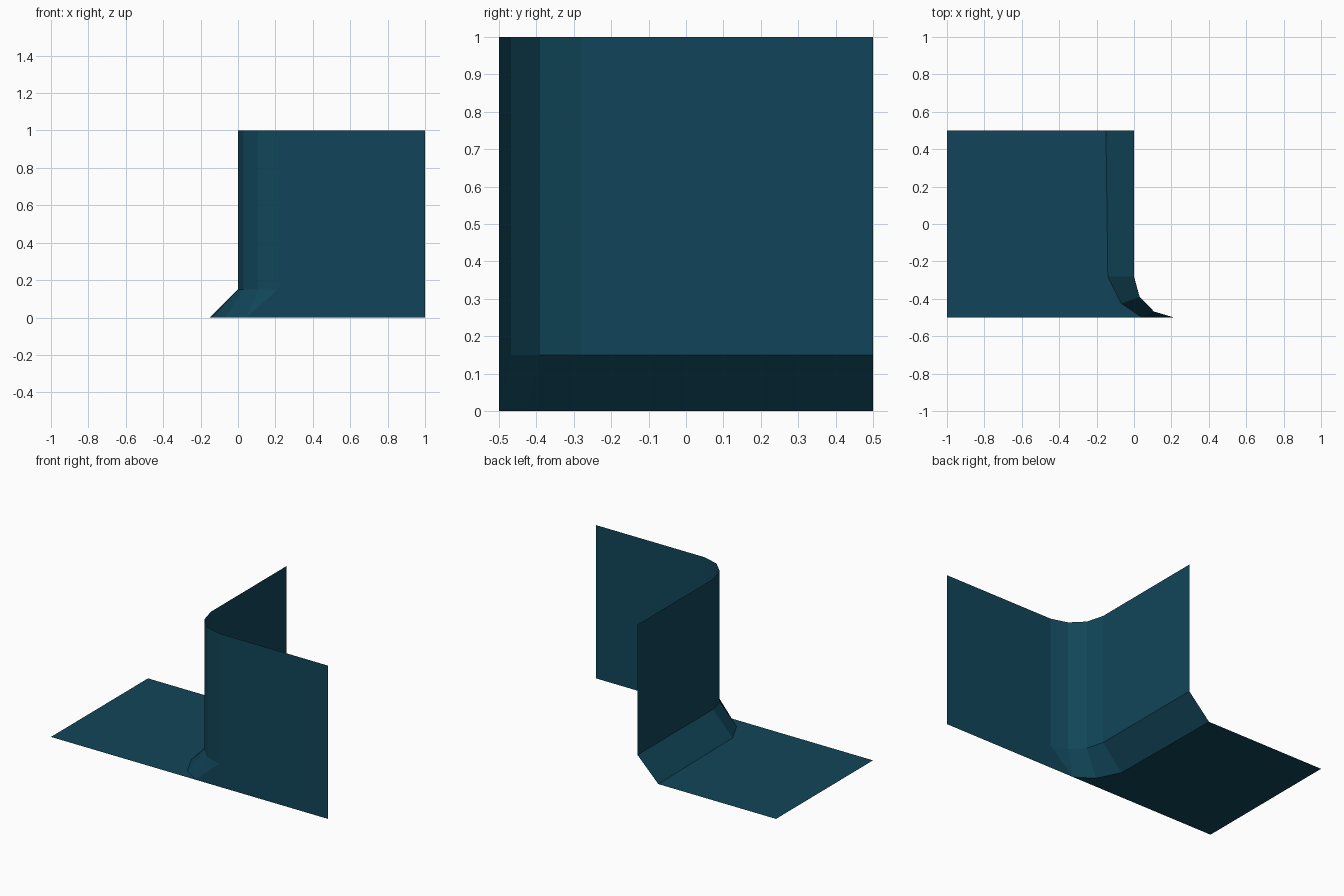
import bpy

cube = bpy.data.objects.get("Cube")
if cube:
    bpy.data.objects.remove(cube, do_unlink=True)

# Single dark teal surface colour
teal = bpy.data.materials.new("dark_teal")
teal.use_nodes = True
color = (0.0056, 0.060, 0.100, 1.0)
teal.diffuse_color = color
teal.node_tree.nodes["Principled BSDF"].inputs["Base Color"].default_value = color

BACK, FRONT = 0.5, -0.5
SKIRT, TOP = 0.15, 1.0

# Plan outlines, running from the back edge round the corner to the front
wall_plan = [(0, BACK), (0, -0.28), (0.03, -0.39), (0.107, -0.468), (0.214, FRONT)]
foot_plan = [(-0.15, BACK), (-0.14, -0.28), (-0.068, -0.425), (0.043, FRONT)]


def at_height(plan, z):
    return [(x, y, z) for x, y in plan]


def make_sheet(name, verts, faces):
    mesh = bpy.data.meshes.new(name)
    mesh.from_pydata(verts, [], faces)
    mesh.materials.append(teal)
    mesh.update()
    obj = bpy.data.objects.new(name, mesh)
    bpy.context.collection.objects.link(obj)
    return obj


def strip(lower, upper):
    """Faces bridging two rows; a shorter lower row ends in a triangle."""
    n = len(lower)
    faces = [(i, i + 1, n + i + 1, n + i) for i in range(n - 1)]
    if len(upper) > n:
        faces.append((n - 1, 2 * n, 2 * n - 1))
    return lower + upper, faces


# Upright wall: side, rounded corner and front
upright = wall_plan + [(1, FRONT)]
make_sheet("corner_wall", *strip(at_height(upright, SKIRT), at_height(upright, TOP)))

# Sloped skirt between the wall and the ground
make_sheet("sloped_skirt", *strip(at_height(foot_plan, 0), at_height(wall_plan, SKIRT)))

# Front panel below the skirt line
make_sheet("front_base_panel",
           *strip([(*foot_plan[-1], 0), (1, FRONT, 0)],
                  [(*wall_plan[-1], SKIRT), (1, FRONT, SKIRT)]))

# Ground sheet, its inner edge following the foot of the skirt
far_edge = [(-1, y) for x, y in foot_plan]
make_sheet("ground_sheet", *strip(at_height(far_edge, 0), at_height(foot_plan, 0)))
